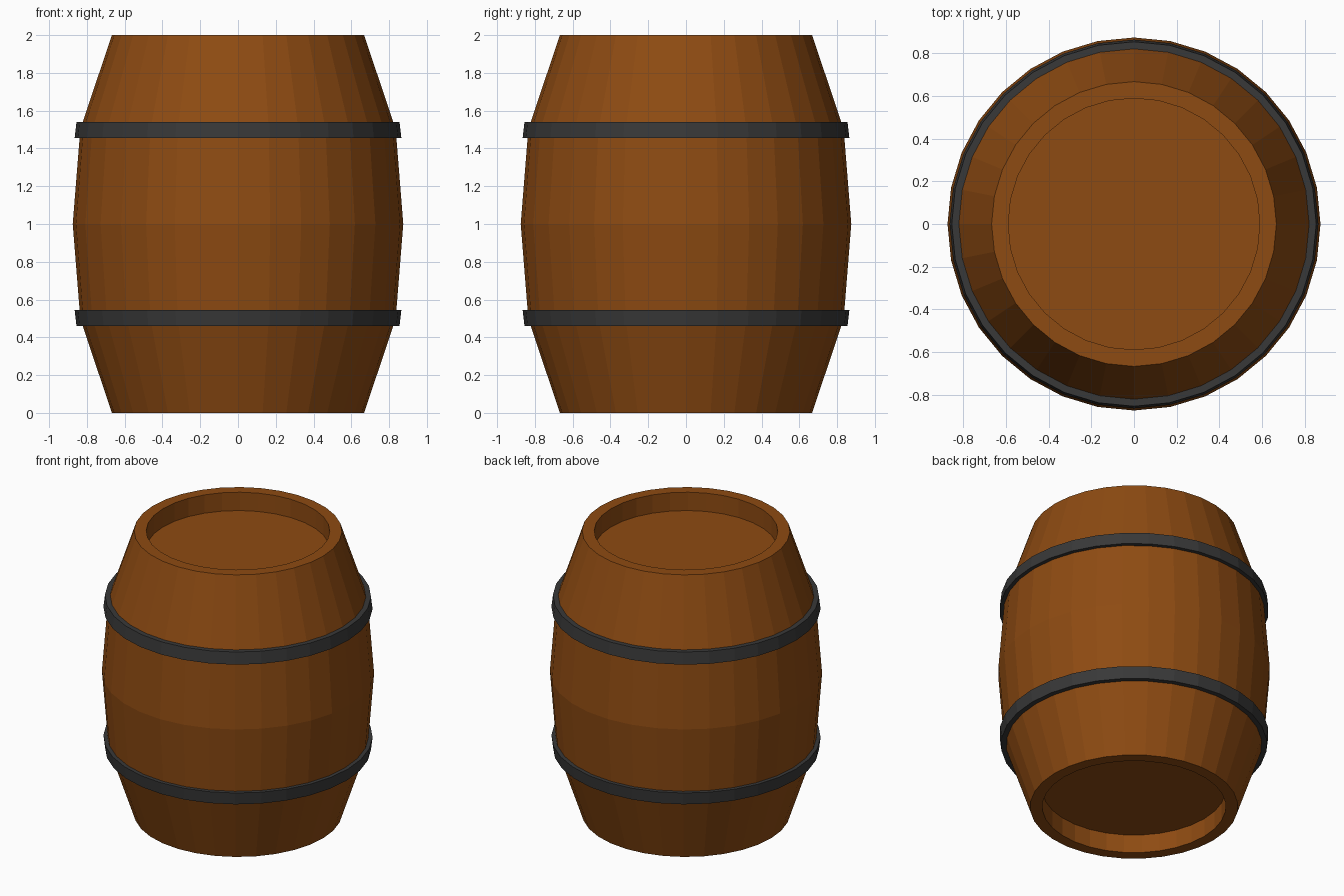
import bpy, bmesh
from math import cos, sin, pi

if "Cube" in bpy.data.objects:
    bpy.data.objects.remove(bpy.data.objects["Cube"])

SIDES = 32


def material(name, rgb):
    m = bpy.data.materials.new(name)
    m.diffuse_color = (*rgb, 1.0)
    m.use_nodes = True
    m.node_tree.nodes["Principled BSDF"].inputs["Base Color"].default_value = m.diffuse_color
    return m


def lathe(name, profile, mat, closed=False):
    """Spin (radius, z) points around z; radius 0 gives a cap, closed joins last to first."""
    bm = bmesh.new()
    rings = []
    for r, z in profile:
        if r == 0:
            rings.append([bm.verts.new((0, 0, z))] * SIDES)
        else:
            rings.append([bm.verts.new((r * cos(2 * pi * i / SIDES), r * sin(2 * pi * i / SIDES), z))
                          for i in range(SIDES)])
    pairs = list(zip(rings, rings[1:]))
    if closed:
        pairs.append((rings[-1], rings[0]))
    for a, b in pairs:
        for i in range(SIDES):
            j = (i + 1) % SIDES
            corners = list(dict.fromkeys((a[i], a[j], b[j], b[i])))
            bm.faces.new(corners)
    bmesh.ops.recalc_face_normals(bm, faces=bm.faces)
    mesh = bpy.data.meshes.new(name)
    bm.to_mesh(mesh)
    bm.free()
    mesh.materials.append(mat)
    obj = bpy.data.objects.new(name, mesh)
    bpy.context.collection.objects.link(obj)
    return obj


wood = material("wood", (0.27, 0.07, 0.006))
iron = material("iron", (0.04, 0.04, 0.04))

# Barrel body: recessed bottom, bulging staves, recessed lid
lower = [(0, 0.13), (0.59, 0.13), (0.59, 0), (0.668, 0), (0.835, 0.5)]
upper = [(r, 2 - z) for r, z in reversed(lower)]
lathe("barrel_body", lower + [(0.875, 1.0)] + upper, wood)

# Iron hoops, slightly tapered towards the barrel ends
hoop = [(0.815, 0.46), (0.855, 0.46), (0.865, 0.545), (0.825, 0.545)]
lathe("lower_hoop", hoop, iron, closed=True)
lathe("upper_hoop", [(r, 2 - z) for r, z in hoop], iron, closed=True)
